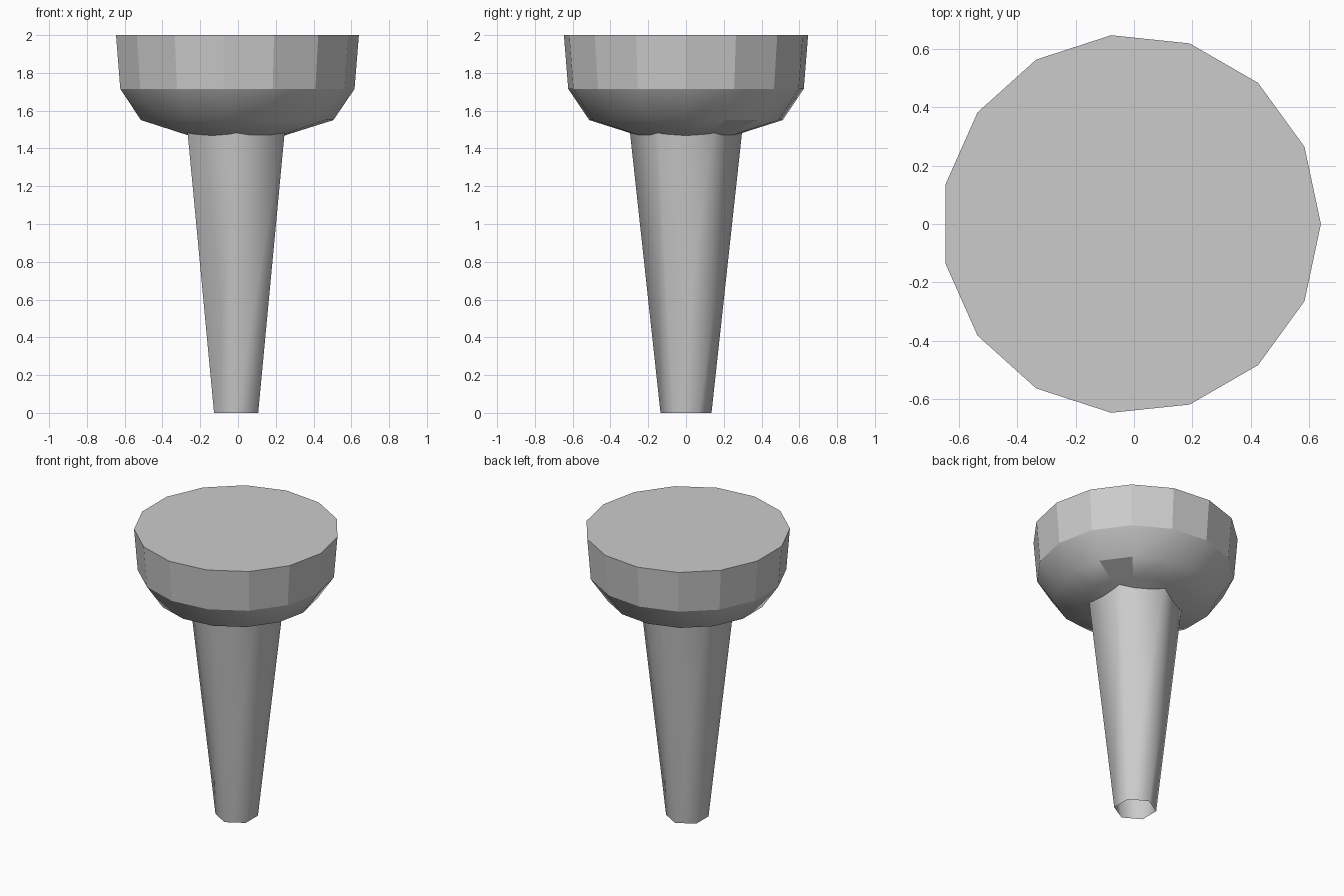
import bpy
import bmesh
from math import cos, sin, tau

if "Cube" in bpy.data.objects:
    bpy.data.objects.remove(bpy.data.objects["Cube"], do_unlink=True)

CENTRE_X = -0.01

grey = bpy.data.materials.new("plain grey")
grey.use_nodes = True
grey.diffuse_color = (0.6, 0.6, 0.6, 1)
bsdf = next(n for n in grey.node_tree.nodes if n.type == "BSDF_PRINCIPLED")
bsdf.inputs["Base Color"].default_value = grey.diffuse_color


def turned(name, profile, sides, phase=0, cap_top=False, cap_bottom=False, flat=()):
    """Stack of rings from (radius, z) points, bottom to top; flat holds (band, side) faces."""
    bm = bmesh.new()
    rings = [[bm.verts.new((CENTRE_X + r * cos(phase + tau * i / sides),
                            r * sin(phase + tau * i / sides), z))
              for i in range(sides)] for r, z in profile]
    for band, (low, high) in enumerate(zip(rings, rings[1:])):
        for i in range(sides):
            j = (i + 1) % sides
            face = bm.faces.new((low[i], low[j], high[j], high[i]))
            face.smooth = (band, i) not in flat
    if cap_bottom:
        bm.faces.new(rings[0][::-1])
    if cap_top:
        bm.faces.new(rings[-1])
    mesh = bpy.data.meshes.new(name)
    bm.to_mesh(mesh)
    bm.free()
    mesh.materials.append(grey)
    obj = bpy.data.objects.new(name, mesh)
    bpy.context.collection.objects.link(obj)
    return obj


# Hollow tapering stem, open at the foot, its top hidden inside the head
turned("stem", [(0.135, 0), (0.307, 1.58)], 6, phase=tau / 4)

# Head: smooth shallow bowl below, faceted rim above, one flat facet on the bowl
SIDES = 15
rim_faces = {(3, i) for i in range(SIDES)}
turned("head", [(0.12, 1.425), (0.34, 1.495), (0.515, 1.55), (0.627, 1.715), (0.65, 2)],
       SIDES, cap_top=True, cap_bottom=True, flat=rim_faces | {(1, 1)})
